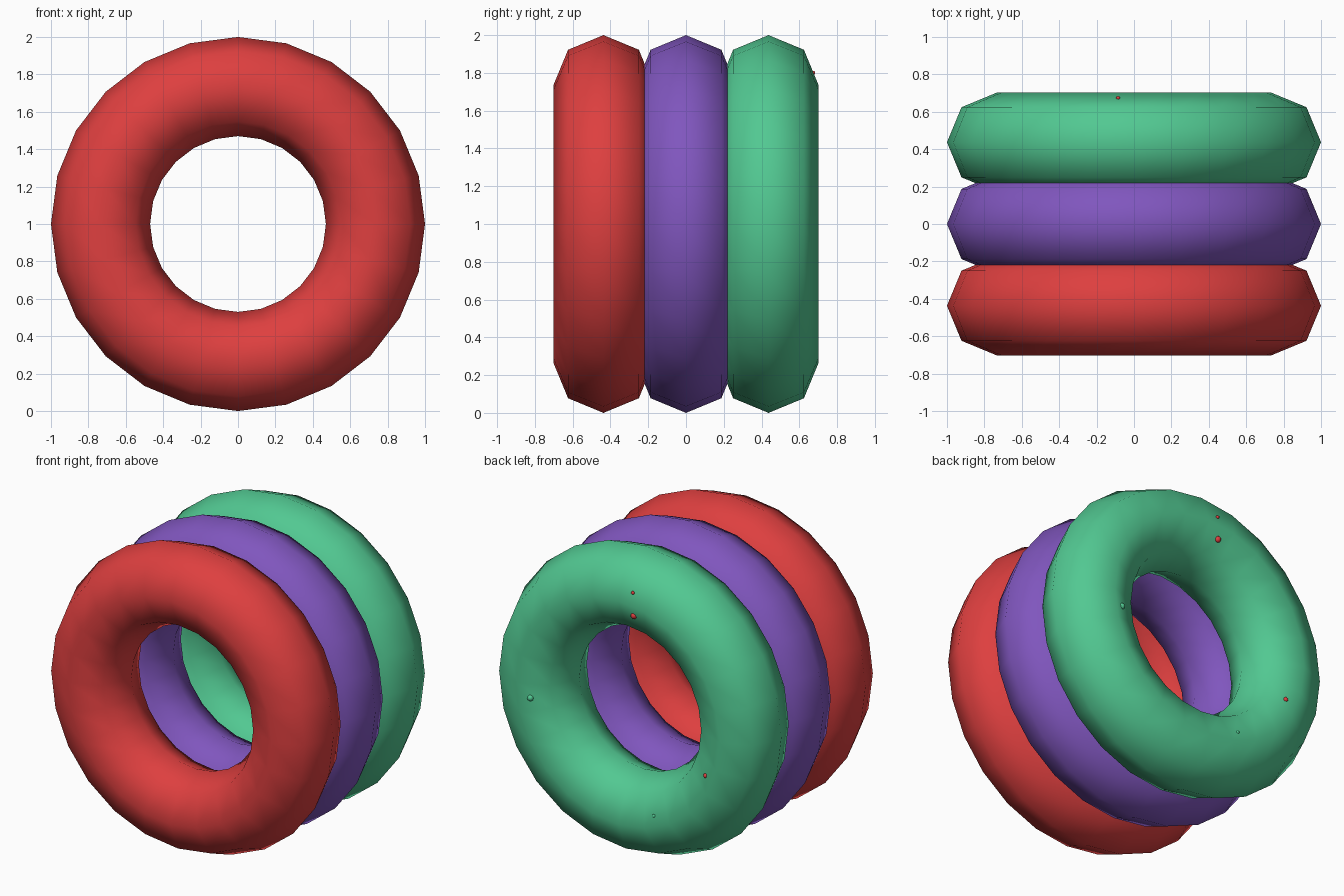
import bpy
import math

if "Cube" in bpy.data.objects:
    bpy.data.objects.remove(bpy.data.objects["Cube"])

R_MAJOR, R_MINOR, SPACING = 0.735, 0.265, 0.437


def material(name, rgb):
    m = bpy.data.materials.new(name)
    m.diffuse_color = (*rgb, 1)
    m.use_nodes = True
    m.node_tree.nodes["Principled BSDF"].inputs["Base Color"].default_value = m.diffuse_color
    return m


red = material("red", (0.73, 0.05, 0.05))
purple = material("purple", (0.216, 0.093, 0.515))
green = material("green", (0.084, 0.58, 0.287))


def finish(name, mat):
    ob = bpy.context.object
    ob.name = name
    ob.data.materials.append(mat)
    bpy.ops.object.shade_smooth()
    return ob


# Three overlapping upright rings in a row from front to back
for name, y, mat in (("front_ring", -SPACING, red),
                     ("middle_ring", 0, purple),
                     ("back_ring", SPACING, green)):
    bpy.ops.mesh.primitive_torus_add(
        major_segments=24, minor_segments=8,
        major_radius=R_MAJOR, minor_radius=R_MINOR,
        location=(0, y, 1), rotation=(math.pi / 2, 0, 0))
    finish(name, mat)

# Tiny pips on the rear face of the back ring: x, height from ring centre, radius
pips = ((-0.09, 0.65, 0.02, red), (-0.085, 0.80, 0.011, red),
        (-0.615, -0.26, 0.015, red),
        (0.66, -0.09, 0.02, green), (-0.24, -0.625, 0.011, green))
for i, (x, z, r, mat) in enumerate(pips):
    # sit on the faceted ring surface
    d = abs(math.hypot(x, z) - R_MAJOR)
    y = SPACING + R_MINOR - d * math.tan(math.radians(22.5))
    bpy.ops.mesh.primitive_uv_sphere_add(
        segments=8, ring_count=6, radius=r, location=(x, y, 1 + z))
    finish(f"pip_{i + 1}", mat)
